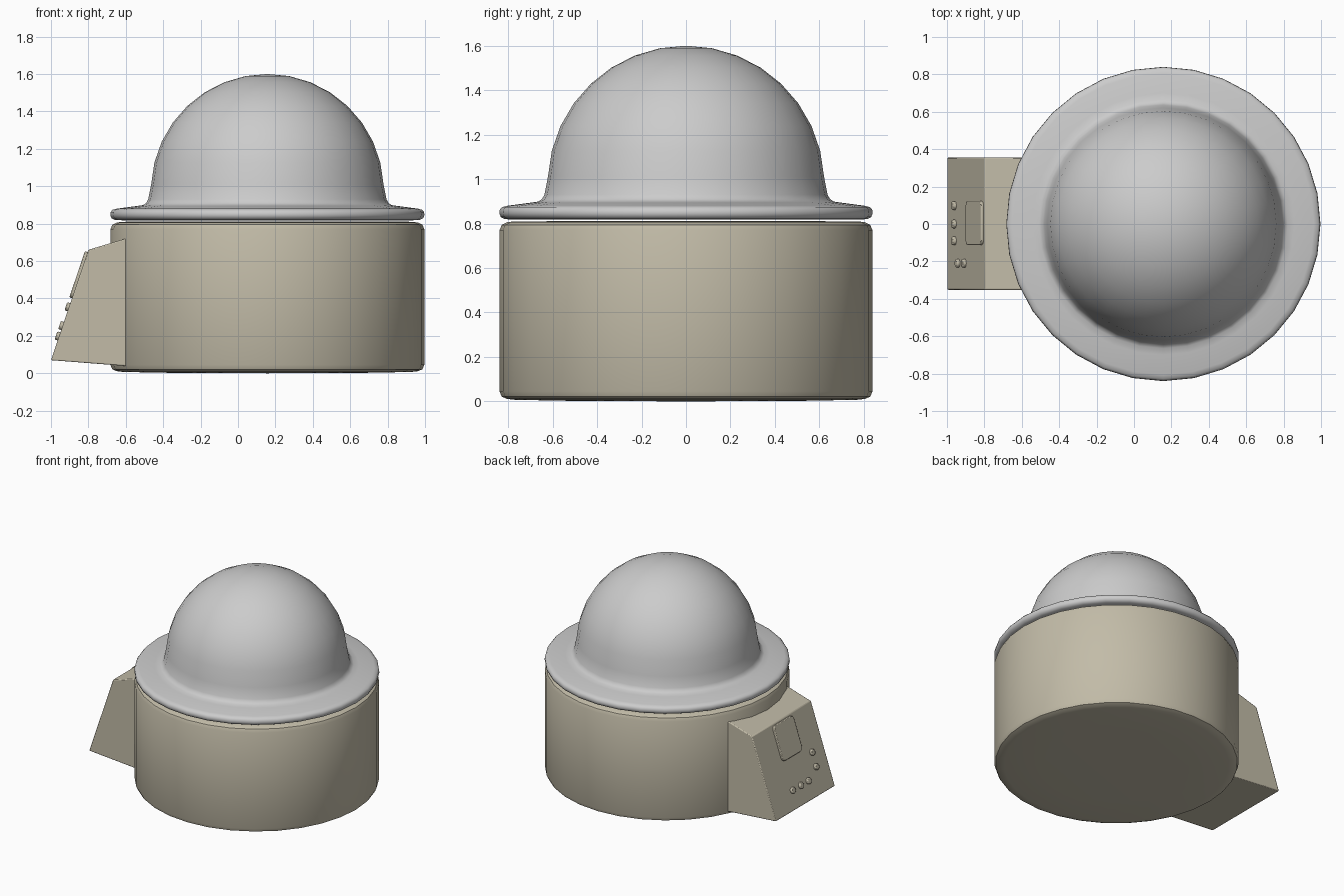
import bpy, bmesh, math

if "Cube" in bpy.data.objects:
    bpy.data.objects.remove(bpy.data.objects["Cube"])

CX = 0.157                       # axis of the round body
SLOPE = 0.59 / 0.2               # rise of the slanted control face
TILT = -math.atan2(0.59, 0.2)    # turns local z to the face normal

tan = bpy.data.materials.new("tan_plastic")
tan.diffuse_color = (0.54, 0.50, 0.39, 1)
tan.use_nodes = True
tan.node_tree.nodes["Principled BSDF"].inputs["Base Color"].default_value = tan.diffuse_color


def finish(obj, mat=None, bevel=0, segments=2, angle=40):
    if bevel:
        m = obj.modifiers.new("bevel", 'BEVEL')
        m.width, m.segments = bevel, segments
        m.limit_method, m.angle_limit = 'ANGLE', math.radians(30)
    if mat:
        obj.data.materials.append(mat)
    bpy.ops.object.select_all(action='DESELECT')
    obj.select_set(True)
    bpy.context.view_layer.objects.active = obj
    bpy.ops.object.shade_smooth_by_angle(angle=math.radians(angle))
    return obj


def new_object(name, bm):
    bmesh.ops.recalc_face_normals(bm, faces=bm.faces)
    mesh = bpy.data.meshes.new(name)
    bm.to_mesh(mesh)
    bm.free()
    obj = bpy.data.objects.new(name, mesh)
    bpy.context.collection.objects.link(obj)
    return obj


def lathe(name, profile, mat=None, sides=32):
    bm = bmesh.new()
    verts = [bm.verts.new((r, 0, z)) for r, z in profile]
    edges = [bm.edges.new(p) for p in zip(verts, verts[1:])]
    bmesh.ops.spin(bm, geom=verts + edges, cent=(0, 0, 0), axis=(0, 0, 1),
                   angle=2 * math.pi, steps=sides)
    bmesh.ops.remove_doubles(bm, verts=bm.verts, dist=0.0005)
    obj = new_object(name, bm)
    obj.location.x = CX
    return finish(obj, mat)


# Round base with softened rims
lathe("base_drum", [(0, 0), (0.5, 0.002), (0.77, 0.007), (0.805, 0.011), (0.829, 0.021),
                    (0.839, 0.045), (0.839, 0.77), (0.829, 0.794), (0.805, 0.806),
                    (0.77, 0.81), (0, 0.812)], tan)

# Dome lid: flange, fillet, then hemisphere
flange = [(0, 0.818), (0.78, 0.818), (0.815, 0.82), (0.833, 0.829), (0.84, 0.845),
          (0.838, 0.862), (0.828, 0.874), (0.805, 0.88), (0.70, 0.894), (0.665, 0.899),
          (0.648, 0.91), (0.637, 0.93)]
dome = [(0.622 * math.cos(a), 0.978 + 0.622 * math.sin(a))
        for a in (math.radians(3 + 87 * i / 8) for i in range(8))]
lathe("dome_lid", flange + dome + [(0, 1.6)])

# Wedge shaped control housing
bm = bmesh.new()
face = bm.faces.new([bm.verts.new((x, -0.352, z)) for x, z in
                     ((-1, 0.07), (-0.8, 0.66), (-0.55, 0.735), (-0.55, 0.035))])
ext = bmesh.ops.extrude_face_region(bm, geom=[face])["geom"]
bmesh.ops.translate(bm, vec=(0, 0.707, 0),
                    verts=[v for v in ext if isinstance(v, bmesh.types.BMVert)])
finish(new_object("control_housing", bm), tan, 0.006)


def on_face(x, y):
    return (x, y, 0.07 + (x + 1) * SLOPE)


# Display panel with rounded corners
bpy.ops.mesh.primitive_cylinder_add(vertices=4, radius=0.5, depth=1)
bpy.ops.object.delete()
bm = bmesh.new()
bmesh.ops.create_cube(bm, size=1)
bmesh.ops.scale(bm, vec=(0.26, 0.235, 0.03), verts=bm.verts)
corners = [e for e in bm.edges if abs(e.verts[0].co.z - e.verts[1].co.z) > 0.01]
bmesh.ops.bevel(bm, geom=corners, offset=0.03, segments=4, profile=0.5, affect='EDGES')
panel = new_object("display_panel", bm)
panel.location = on_face(-0.846, 0.005)
panel.rotation_euler.y = TILT
finish(panel, tan, 0.005)

# Buttons: a row of three and a pair
for i, (x, y) in enumerate([(-0.957, 0.098), (-0.957, 0), (-0.957, -0.09),
                            (-0.938, -0.21), (-0.904, -0.21)]):
    bm = bmesh.new()
    bmesh.ops.create_cone(bm, cap_ends=True, segments=16, radius1=0.023, radius2=0.023, depth=0.034)
    button = new_object(f"button_{i + 1}", bm)
    button.location = on_face(x, y)
    button.rotation_euler.y = TILT
    finish(button, tan, 0.006)
